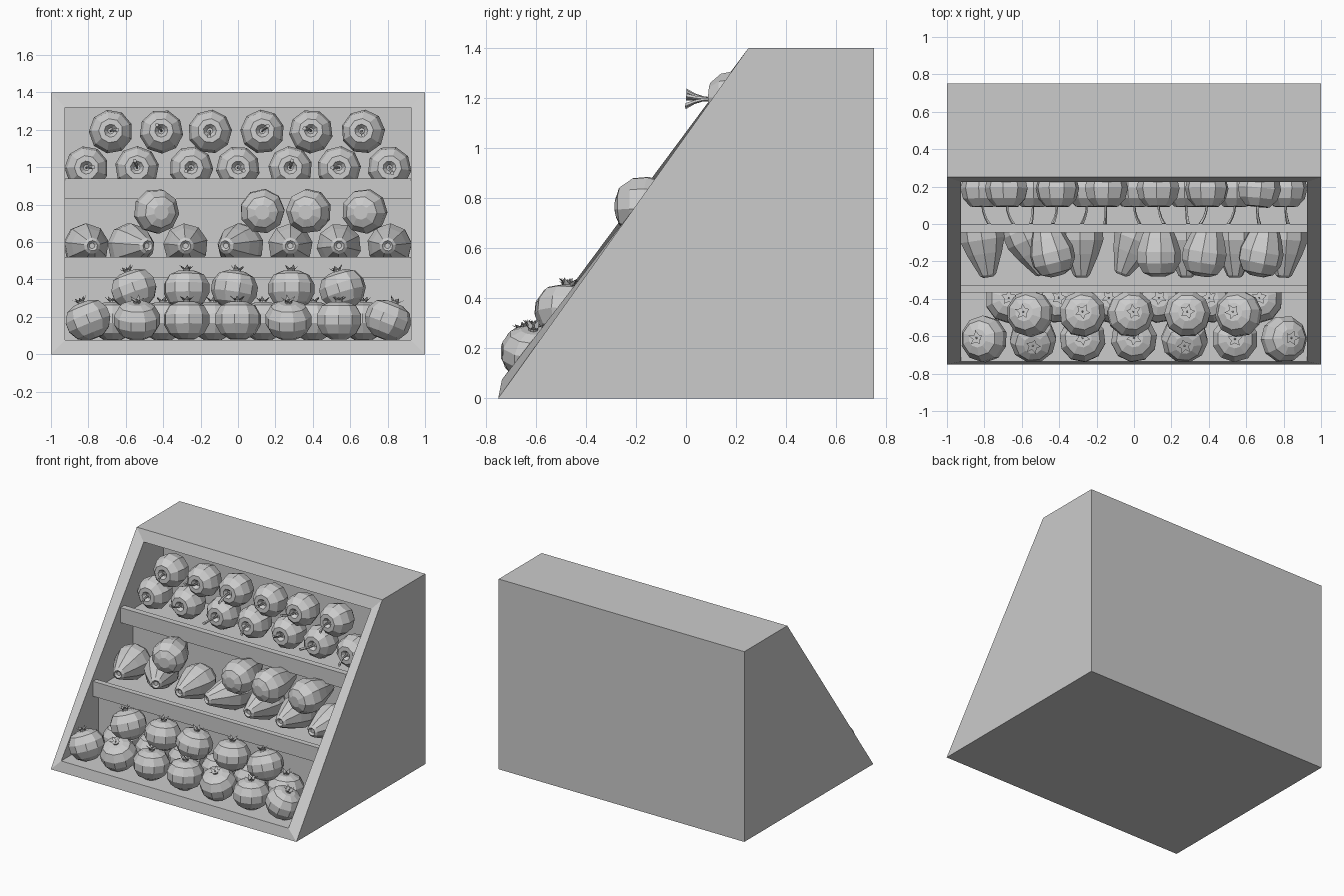
import bpy, bmesh, math
from mathutils import Vector

cube = bpy.data.objects.get("Cube")
if cube:
    bpy.data.objects.remove(cube, do_unlink=True)

grey = bpy.data.materials.new("plain_grey")
grey.use_nodes = True
colour = (0.6, 0.6, 0.6, 1)
grey.diffuse_color = colour
grey.node_tree.nodes["Principled BSDF"].inputs["Base Color"].default_value = colour


def finish(bm, name):
    bmesh.ops.remove_doubles(bm, verts=bm.verts, dist=0.0001)
    bmesh.ops.recalc_face_normals(bm, faces=bm.faces)
    mesh = bpy.data.meshes.new(name)
    bm.to_mesh(mesh)
    bm.free()
    mesh.materials.append(grey)
    return mesh


def loft(bm, rings, sides, zigzag=0.0):
    """Join rings of (radius, height, sideways shift); zigzag notches the last one."""
    loops = []
    for k, (r, z, shift) in enumerate(rings):
        loop = []
        for i in range(sides):
            a = math.tau * (i + 0.5) / sides
            drop = zigzag if k == len(rings) - 1 and i % 2 else 0
            rr = r - drop
            loop.append(bm.verts.new((rr * math.cos(a) + shift, rr * math.sin(a), z - drop)))
        loops.append(loop)
    for lo, hi in zip(loops, loops[1:]):
        for i in range(sides):
            j = (i + 1) % sides
            bm.faces.new((lo[i], lo[j], hi[j], hi[i]))
    bm.faces.new(loops[0][::-1])
    bm.faces.new(loops[-1])


def lathe(bm, profile, sides):
    loft(bm, [(r, z, 0) for r, z in profile], sides)


def place(mesh, name, loc, direction, roll=0.0):
    ob = bpy.data.objects.new(name, mesh)
    bpy.context.collection.objects.link(ob)
    turn = Vector((0, 0, 1)).rotation_difference(Vector(direction))
    ob.rotation_mode = 'QUATERNION'
    ob.rotation_quaternion = turn @ Vector((1, 0, 0)).rotation_difference(
        Vector((math.cos(roll), math.sin(roll), 0)))
    ob.location = loc
    return ob


# Case: sloped wedge, with three stepped shelves cut in behind a rim
bm = bmesh.new()
outer = [(-.75, 0), (.75, 0), (.75, 1.4), (.25, 1.4)]
steps = [(-.735, .075), (-.3, .075), (-.3, .41), (-.365, .41), (-.365, .52),
         (-.325, .52), (-.325, .455), (.1, .455), (.1, .83), (-.045, .83),
         (-.045, .94), (0, .94), (0, .875), (.455, .875), (.455, 1.32), (.225, 1.32)]


def extruded(profile, half):
    sides = [[bm.verts.new((s * half, y, z)) for y, z in profile] for s in (-1, 1)]
    for side in sides:
        bm.faces.new(side)
    for i in range(len(profile) - 1):
        bm.faces.new((sides[0][i], sides[0][i + 1], sides[1][i + 1], sides[1][i]))
    return [sides[0][0], sides[1][0], sides[1][-1], sides[0][-1]]


rim_out = extruded(outer, 1)
rim_in = extruded(steps, .925)
for i in range(4):
    j = (i + 1) % 4
    bm.faces.new((rim_out[i], rim_out[j], rim_in[j], rim_in[i]))
place(finish(bm, "display_case"), "display_case", (0, 0, 0), (0, 0, 1))

# Round fruit with a notched crown
bm = bmesh.new()
lathe(bm, [(.045, -.1), (.095, -.07), (.124, -.02), (.124, .03),
           (.095, .08), (.05, .1), (.015, .1)], 10)
loft(bm, [(.018, .095, 0), (.02, .11, 0), (.042, .132, 0)], 10, .02)
loft(bm, [(.007, .098, 0), (.004, .122, 0)], 5)
crowned = finish(bm, "crowned_fruit")

# Apple with a dimple and a bent stalk
bm = bmesh.new()
lathe(bm, [(.03, -.08), (.06, -.1), (.1, -.06), (.118, .01), (.104, .065),
           (.065, .107), (.035, .108), (.016, .085)], 9)
loft(bm, [(.007, .08, 0), (.007, .13, .004), (.008, .165, .016), (.011, .2, .036)], 5)
apple = finish(bm, "apple")

# Pear with a long neck
bm = bmesh.new()
lathe(bm, [(.04, -.125), (.085, -.105), (.118, -.05), (.12, .01), (.095, .085),
           (.062, .16), (.044, .2), (.028, .212), (.015, .2)], 9)
pear = finish(bm, "pear")

# Bottom shelf: two rows on the floor and one piled on top
columns = [-.8, -.54, -.275, 0, .27, .54, .8]
front_tilt = [(-.4, .05), (0, -.35), (0, .05), (0, .05), (0, -.35), (0, 0), (.4, .05)]
for i, (x, (tx, ty)) in enumerate(zip(columns, front_tilt)):
    place(crowned, "crowned_fruit_front", (x, -.615, .18), (tx, ty, 1), i)
for i in range(6):
    place(crowned, "crowned_fruit_back", (-.67 + .268 * i, -.405, .175), (0, .1, 1), i)
for i, (x, tx) in enumerate([(-.555, -.35), (-.275, 0), (-.02, .15), (.285, 0), (.56, -.3)]):
    place(crowned, "crowned_fruit_top", (x, -.48, .345), (tx, .1, 1), i * 2)

# Middle shelf: pears with necks forward, four more lying the other way on top
for i, (x, tip) in enumerate([(-.81, .03), (-.57, .09), (-.28, 0), (.01, -.08),
                              (.28, 0), (.54, 0), (.81, -.01)]):
    place(pear, "pear_front", (x, -.075, .58), (tip, -.2, 0), i)
for i, (x, lean) in enumerate([(-.44, -.25), (.13, 0), (.38, .15), (.68, .2)]):
    place(pear, "pear_top", (x, -.155, .765), (lean, 1, .05), i)

# Top shelf: apples with stalks forward, stacked in two layers
for i, x in enumerate([-.81, -.54, -.25, 0, .28, .54, .81]):
    place(apple, "apple_lower", (x, .2, .995), (0, -1, .03), i * 1.9)
for i, x in enumerate([-.68, -.41, -.15, .13, .39, .67]):
    place(apple, "apple_upper", (x, .2, 1.19), (-.1 if i == 5 else 0, -1, .05), i * 2.3)
